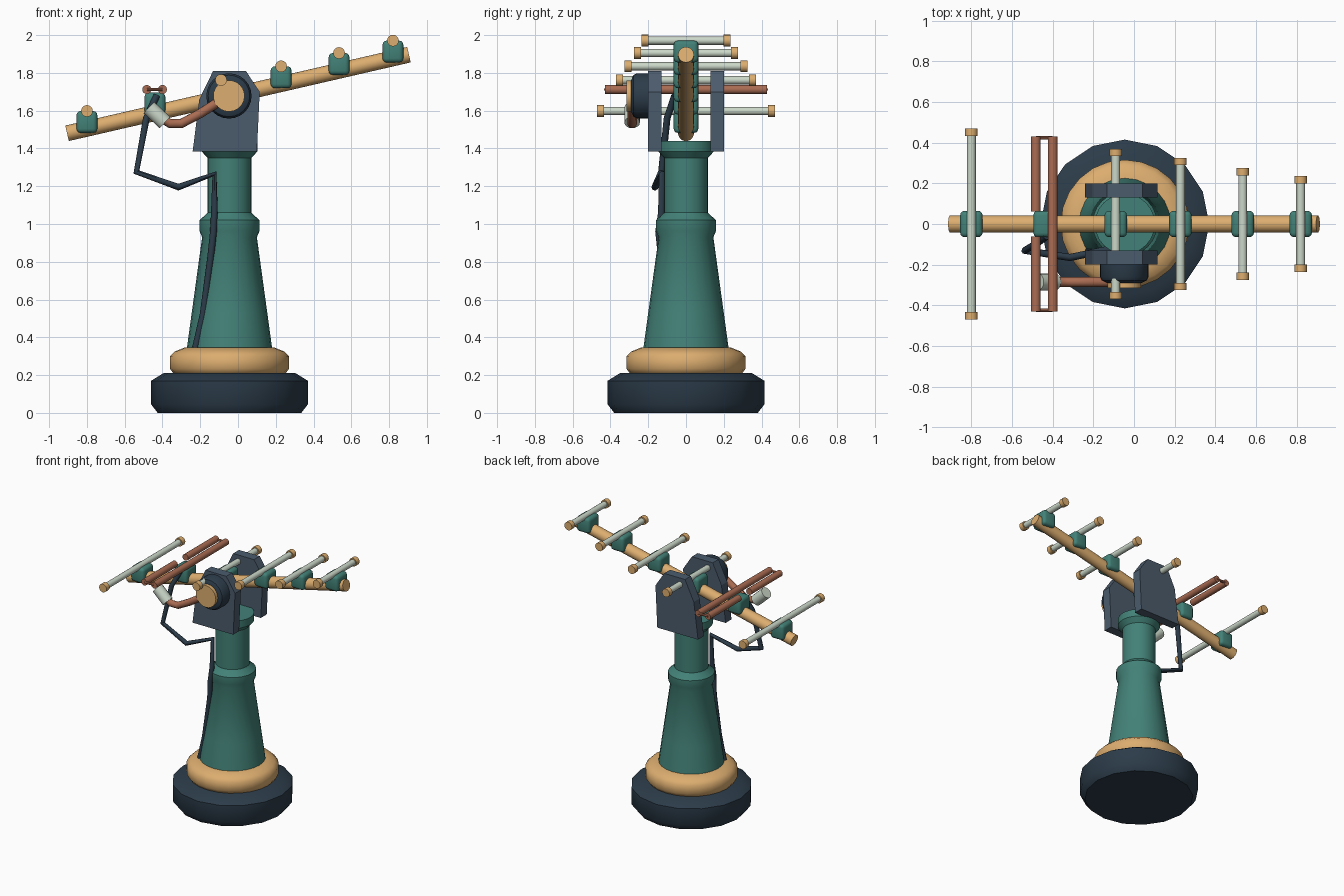
import bpy, bmesh, math
from mathutils import Vector

cube = bpy.data.objects.get("Cube")
if cube:
    bpy.data.objects.remove(cube, do_unlink=True)


def material(name, rgb):
    m = bpy.data.materials.new(name)
    m.use_nodes = True
    m.diffuse_color = (*rgb, 1)
    m.node_tree.nodes["Principled BSDF"].inputs["Base Color"].default_value = (*rgb, 1)
    return m


TEAL = material("teal paint", (0.055, 0.22, 0.185))
GOLD = material("warm gold", (0.72, 0.42, 0.16))
NAVY = material("dark navy", (0.025, 0.045, 0.068))
SLATE = material("slate plate", (0.07, 0.105, 0.15))
COPPER = material("copper", (0.40, 0.15, 0.085))
PALE = material("pale rod", (0.60, 0.68, 0.58))

PX = -0.045                      # post axis
PIVOT_Z = 1.678
SLOPE = 0.23                     # boom rise per unit of x


def finish(bm, name, mat, smooth=True, angle=35):
    bmesh.ops.recalc_face_normals(bm, faces=bm.faces)
    me = bpy.data.meshes.new(name)
    bm.to_mesh(me)
    bm.free()
    me.materials.append(mat)
    ob = bpy.data.objects.new(name, me)
    bpy.context.collection.objects.link(ob)
    if smooth:
        bpy.ops.object.select_all(action="DESELECT")
        ob.select_set(True)
        bpy.context.view_layer.objects.active = ob
        bpy.ops.object.shade_smooth_by_angle(angle=math.radians(angle))
    return ob


def loft(bm, rings):
    n = len(rings[0])
    for a, b in zip(rings, rings[1:]):
        for i in range(n):
            j = (i + 1) % n
            bm.faces.new((a[i], a[j], b[j], b[i]))
    bm.faces.new(rings[0])
    bm.faces.new(rings[-1])


def lathe(name, profile, mat, sides, start, axis=(0, 0, 1), angle=35):
    """Turn a profile of (radius, distance) around an axis."""
    bm = bmesh.new()
    q = Vector(axis).to_track_quat("Z", "Y")
    rings = []
    for r, h in profile:
        ring = []
        for i in range(sides):
            t = math.tau * i / sides
            p = Vector((r * math.cos(t), r * math.sin(t), h))
            ring.append(bm.verts.new(Vector(start) + q @ p))
        rings.append(ring)
    loft(bm, rings)
    return finish(bm, name, mat, True, angle)


def rod(name, a, b, r, mat, sides=16):
    d = Vector(b) - Vector(a)
    return lathe(name, [(r, 0), (r, d.length)], mat, sides, a, d)


def tube(name, points, r, mat, sides=8):
    """Sweep a round section along a path with mitred bends."""
    bm = bmesh.new()
    pts = [Vector(p) for p in points]
    rings = []
    direction = (pts[1] - pts[0]).normalized()
    side = direction.orthogonal().normalized()
    for k, p in enumerate(pts):
        before = (p - pts[max(k - 1, 0)]).normalized()
        after = (pts[min(k + 1, len(pts) - 1)] - p).normalized()
        t = (before + after).normalized()
        side = (side - t * side.dot(t)).normalized()
        up = t.cross(side)
        rings.append([bm.verts.new(p + r * (side * math.cos(math.tau * i / sides)
                                            + up * math.sin(math.tau * i / sides)))
                      for i in range(sides)])
    loft(bm, rings)
    return finish(bm, name, mat, True, 50)


def clamp(name, x, z):
    bm = bmesh.new()
    bmesh.ops.create_cube(bm, size=1)
    for v in bm.verts:
        v.co = (x + v.co.x * 0.11, v.co.y * 0.13, z + v.co.z * 0.116)
    bmesh.ops.bevel(bm, geom=bm.edges[:], offset=0.022, segments=3,
                    profile=0.5, affect="EDGES")
    return finish(bm, name, TEAL, True, 40)


def boom_z(x):
    return PIVOT_Z + (x - PX) * SLOPE


# Pedestal
foot = (PX, 0, 0)
lathe("base", [(0.38, 0), (0.415, 0.045), (0.415, 0.17), (0.35, 0.21)],
      NAVY, 16, foot, angle=50)
lathe("base_ring", [(0.29, 0.2), (0.316, 0.235), (0.316, 0.3), (0.29, 0.325), (0.24, 0.345)],
      GOLD, 24, foot, angle=60)
lathe("post", [(0.226, 0.34), (0.2, 0.53), (0.145, 0.93), (0.16, 0.965), (0.16, 1.02),
               (0.125, 1.05), (0.117, 1.06), (0.117, 1.35), (0.148, 1.385), (0.148, 1.44)],
      TEAL, 24, foot)

# Pair of bracket plates
outline = [(-0.24, 1.385), (0.1, 1.385), (0.115, 1.7), (0.042, 1.81), (-0.132, 1.81), (-0.205, 1.66)]
for label, s in (("front", -1), ("back", 1)):
    bm = bmesh.new()
    loft(bm, [[bm.verts.new((x, s * y, z)) for x, z in outline] for y in (0.13, 0.2)])
    finish(bm, label + "_bracket_plate", SLATE, False)

# Front drive drum with hub
hub = (PX - 0.003, -0.19, PIVOT_Z)
lathe("drive_drum", [(0.12, 0), (0.12, 0.07), (0.11, 0.088), (0.085, 0.1)],
      NAVY, 24, hub, (0, -1, 0))
lathe("drive_hub", [(0.083, 0.08), (0.083, 0.125)], GOLD, 24, hub, (0, -1, 0))

# Crank arm and grip
tube("crank_arm", [(-0.09, -0.285, 1.655), (-0.2, -0.285, 1.585), (-0.3, -0.285, 1.532),
                   (-0.36, -0.285, 1.532), (-0.42, -0.285, 1.57)], 0.025, COPPER, 12)
rod("crank_grip", (-0.472, -0.285, 1.617), (-0.387, -0.285, 1.537), 0.041, PALE)

# Boom
rod("boom", (-0.905, 0, boom_z(-0.905)), (0.905, 0, boom_z(0.905)), 0.042, GOLD, 20)

# Cross rods with end caps, each on a clamp
for n, (x, half) in enumerate([(-0.8, 0.47), (-0.09, 0.37), (0.228, 0.325),
                               (0.535, 0.275), (0.82, 0.235)], 1):
    z = boom_z(x)
    clamp(f"clamp_{n}", x, z + 0.036)
    z += 0.094
    rod(f"cross_rod_{n}", (x, -half + 0.01, z), (x, half - 0.01, z), 0.022, PALE)
    for label, s in (("front", -1), ("back", 1)):
        rod(f"{label}_cap_{n}", (x, s * (half - 0.036), z), (x, s * half, z), 0.031, GOLD)

# Folded copper loop, split at the feed clamp
clamp("feed_clamp", -0.44, boom_z(-0.44) + 0.05)
LX, RX, LZ = -0.483, -0.4, 1.712
rod("loop_long_side", (RX, -0.43, LZ), (RX, 0.43, LZ), 0.024, COPPER)
for label, s in (("front", -1), ("back", 1)):
    rod(label + "_loop_half", (LX, s * 0.062, LZ), (LX, s * 0.43, LZ), 0.024, COPPER)
    rod(label + "_loop_link", (LX, s * 0.425, LZ), (RX, s * 0.425, LZ), 0.009, COPPER, 8)

# Feed cable down the post
tube("feed_cable", [(-0.43, -0.06, 1.68), (-0.485, -0.1, 1.56), (-0.538, -0.13, 1.275),
                    (-0.315, -0.165, 1.195), (-0.125, -0.125, 1.265), (-0.125, -0.13, 1.06),
                    (-0.13, -0.145, 0.96), (-0.145, -0.13, 0.82), (-0.185, -0.135, 0.52),
                    (-0.225, -0.135, 0.345)], 0.018, NAVY)
